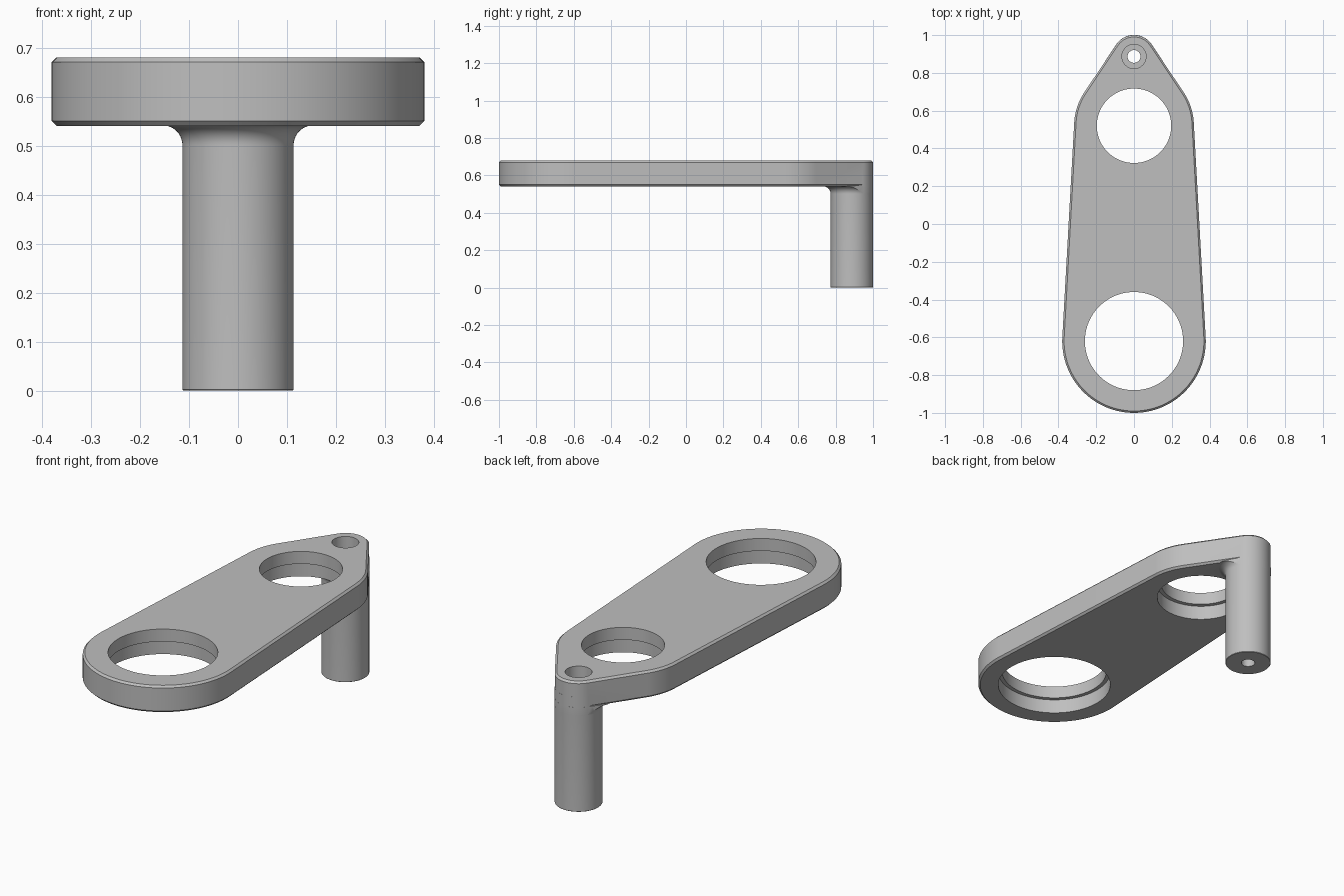
import bpy
import bmesh
from math import asin, cos, sin, pi, radians

cube = bpy.data.objects.get("Cube")
if cube:
    bpy.data.objects.remove(cube, do_unlink=True)

grey = bpy.data.materials.new("satin grey")
grey.use_nodes = True
grey.diffuse_color = (0.52, 0.52, 0.52, 1)
grey.node_tree.nodes["Principled BSDF"].inputs["Base Color"].default_value = grey.diffuse_color

# Rounded ends along the arm: (centre y, radius)
BIG, MID, TIP = (-0.62, 0.38), (0.52, 0.317), (0.887, 0.113)
BOTTOM, TOP, CHAMFER = 0.54, 0.68, 0.01


def loft(name, rings):
    """Solid through equal-length closed rings, capped at both ends."""
    bm = bmesh.new()
    loops = [[bm.verts.new(p) for p in ring] for ring in rings]
    for a, b in zip(loops, loops[1:]):
        for i in range(len(a)):
            j = (i + 1) % len(a)
            bm.faces.new((a[i], a[j], b[j], b[i]))
    bm.faces.new(loops[0][::-1])
    bm.faces.new(loops[-1])
    bmesh.ops.recalc_face_normals(bm, faces=bm.faces)
    mesh = bpy.data.meshes.new(name)
    bm.to_mesh(mesh)
    bm.free()
    mesh.materials.append(grey)
    obj = bpy.data.objects.new(name, mesh)
    bpy.context.collection.objects.link(obj)
    return obj


def lathe(name, y, profile, n=96):
    """Turn (radius, z) points around a vertical axis at the given y."""
    turn = [2 * pi * i / n for i in range(n)]
    return loft(name, [[(r * cos(a), y + r * sin(a), z) for a in turn] for r, z in profile])


def outline(z, grow):
    """Tangent-joined outline of the three rounded ends, grown by an offset."""
    lower = asin((BIG[1] - MID[1]) / (MID[0] - BIG[0]))
    upper = asin((MID[1] - TIP[1]) / (TIP[0] - MID[0]))
    half = []
    for (y, r), a0, a1, n in ((BIG, -pi / 2, lower, 40), (MID, lower, upper, 14),
                              (TIP, upper, pi / 2, 28)):
        for i in range(n + 1):
            a = a0 + (a1 - a0) * i / n
            half.append(((r + grow) * cos(a), y + (r + grow) * sin(a), z))
    return half + [(-x, y, z) for x, y, z in half[-2:0:-1]]


def combine(target, other, operation):
    """Apply a boolean and discard the helper."""
    mod = target.modifiers.new(operation, "BOOLEAN")
    mod.operation, mod.solver, mod.object = operation, "EXACT", other
    bpy.ops.object.select_all(action="DESELECT")
    bpy.context.view_layer.objects.active = target
    target.select_set(True)
    bpy.ops.object.modifier_apply(modifier=mod.name)
    bpy.data.objects.remove(other, do_unlink=True)


# Chamfered plate
arm = loft("crank_arm", [outline(BOTTOM, -CHAMFER), outline(BOTTOM + CHAMFER, 0),
                         outline(TOP - CHAMFER, 0), outline(TOP, -CHAMFER)])

# Post with a fillet under the plate, trimmed to the plate outline
radius, fillet = TIP[1] + 0.0004, 0.04
curve = [(radius + fillet * (1 - cos(t)), BOTTOM + 0.001 - fillet * (1 - sin(t)))
         for t in (radians(90 * i / 10) for i in range(11))]
post = lathe("post", TIP[0], [(radius - 0.002, 0), (radius, 0.002)] + curve
             + [(radius, BOTTOM + 0.006), (radius, BOTTOM + 0.06)])
combine(post, loft("trim", [outline(-0.1, 0.0008), outline(0.9, 0.0008)]), "INTERSECT")
combine(arm, post, "UNION")

# Two large holes, each with a wider recess below a lip
lip = TOP - 0.065
for y, r, recess in ((BIG[0], 0.26, 0.28), (MID[0], 0.197, 0.218)):
    combine(arm, lathe("bore", y, [(recess, 0.4), (recess, lip), (r, lip), (r, 0.8)]), "DIFFERENCE")

# Screw hole through the post, counterbored from the top
seat = TOP - 0.14
combine(arm, lathe("screw_bore", TIP[0], [(0.034, -0.1), (0.034, seat), (0.064, seat), (0.064, 0.8)], 48),
        "DIFFERENCE")

bpy.ops.object.select_all(action="DESELECT")
bpy.context.view_layer.objects.active = arm
arm.select_set(True)
bpy.ops.object.shade_smooth_by_angle(angle=radians(30))
